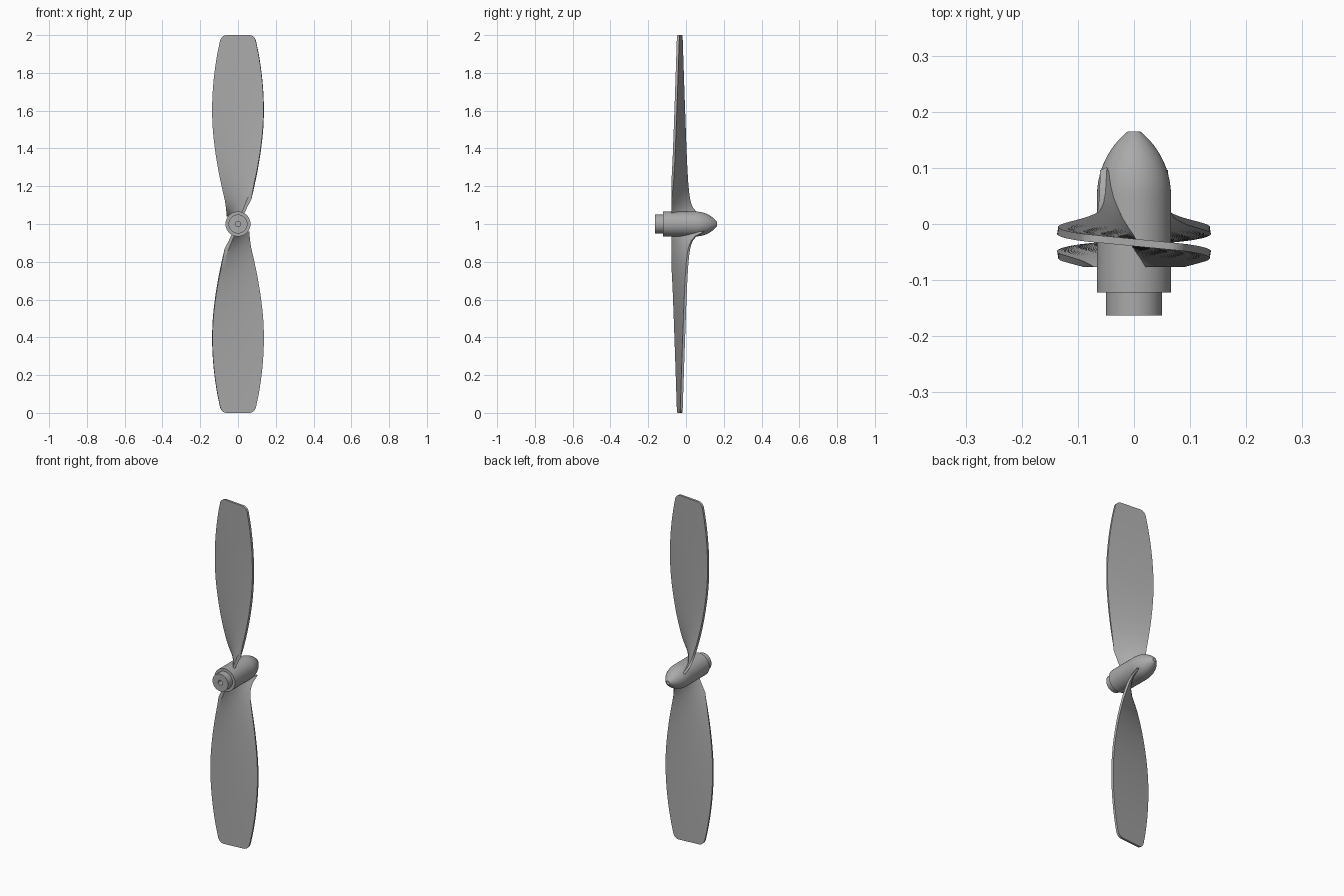
import bpy, bmesh, math
from mathutils import Vector

cube = bpy.data.objects.get("Cube")
if cube:
    bpy.data.objects.remove(cube, do_unlink=True)

grey = bpy.data.materials.new("plain grey")
grey.use_nodes = True
colour = (0.4, 0.4, 0.4, 1)
grey.diffuse_color = colour
grey.node_tree.nodes["Principled BSDF"].inputs["Base Color"].default_value = colour

HUB_Z = 1.0


def finish(bm, name):
    """Turn a bmesh into a smooth shaded object with sharp edges kept."""
    bmesh.ops.recalc_face_normals(bm, faces=bm.faces)
    mesh = bpy.data.meshes.new(name)
    bm.to_mesh(mesh)
    bm.free()
    mesh.materials.append(grey)
    obj = bpy.data.objects.new(name, mesh)
    bpy.context.collection.objects.link(obj)
    bpy.ops.object.select_all(action='DESELECT')
    obj.select_set(True)
    bpy.context.view_layer.objects.active = obj
    bpy.ops.object.shade_smooth_by_angle(angle=math.radians(30))
    return obj


# Hub with stepped collar, blind shaft hole and ogive spinner, as (radius, y)
def make_hub():
    profile = [(0, 0.0), (0.014, 0.0), (0.014, -0.163), (0.05, -0.163),
               (0.05, -0.122), (0.066, -0.122)]
    arc, start, length = 0.148, 0.05, 0.115
    for i in range(15):
        d = length * math.sin(i / 14 * math.pi / 2)
        profile.append((0.066 - arc + math.sqrt(arc * arc - d * d), start + d))
    profile.append((0, start + length))
    bm = bmesh.new()
    verts = [bm.verts.new((r, y, HUB_Z)) for r, y in profile]
    edges = [bm.edges.new(pair) for pair in zip(verts, verts[1:])]
    bmesh.ops.spin(bm, geom=verts + edges, cent=(0, 0, HUB_Z), axis=(0, 1, 0),
                   angle=math.tau, steps=64)
    bmesh.ops.remove_doubles(bm, verts=bm.verts, dist=0.0001)
    return finish(bm, "hub_and_spinner")


# Blade outline: half width against distance from the hub axis
OUTLINE = [(0.0, 0.052), (0.1, 0.061), (0.2, 0.084), (0.3, 0.105), (0.4, 0.121),
           (0.5, 0.132), (0.6, 0.136), (0.7, 0.133), (0.8, 0.124), (0.9, 0.109),
           (1.0, 0.09)]
CORNER = 0.03


def half_width(r):
    """Smooth outline, with a quarter round at the tip corner."""
    i = min(int(r * 10 + 1e-6), 9)
    t = r * 10 - i
    a, b, c, d = (OUTLINE[max(0, min(10, i + k))][1] for k in (-1, 0, 1, 2))
    w = b + 0.5 * t * (c - a + t * (2*a - 5*b + 4*c - d + t * (3*(b - c) + d - a)))
    over = r - (1 - CORNER)
    if over > 0:
        w -= CORNER - math.sqrt(max(0, CORNER ** 2 - over ** 2))
    return w


# Flat plate blade with a constant helical pitch, trimmed flat at the front
def make_blade(name, side):
    pitch, thick, mid_y, front_y, cols = 0.097, 0.013, -0.033, -0.077, 8
    inner = 1 - CORNER
    stations = [0.04 + (inner - 0.04) * i / 40 for i in range(41)]
    stations += [inner + CORNER * math.sin(i / 7 * math.pi / 2) for i in range(1, 8)]
    bm = bmesh.new()
    rings = []
    for r in stations:
        slope = pitch / r
        angle = math.atan(slope)
        normal = Vector((math.sin(angle), math.cos(angle), 0)) * thick / 2
        w = half_width(r)
        ring = []
        for sign in (1, -1):
            for k in range(cols + 1):
                x = sign * w * (2 * k / cols - 1)
                p = Vector((x, mid_y - slope * x, 0)) + sign * normal
                ring.append(bm.verts.new((side * p.x, p.y, HUB_Z + side * r)))
        rings.append(ring)
    n = len(rings[0])
    for lower, upper in zip(rings, rings[1:]):
        for k in range(n):
            j = (k + 1) % n
            bm.faces.new((lower[k], lower[j], upper[j], upper[k]))
    for ring in (rings[0], rings[-1]):
        for k in range(cols):
            bm.faces.new((ring[k], ring[k + 1], ring[n - 2 - k], ring[n - 1 - k]))
    cut = bmesh.ops.bisect_plane(bm, geom=bm.verts[:] + bm.edges[:] + bm.faces[:],
                                 plane_co=(0, front_y, 0), plane_no=(0, -1, 0),
                                 clear_outer=True)
    rim = [e for e in cut["geom_cut"] if isinstance(e, bmesh.types.BMEdge)]
    bmesh.ops.holes_fill(bm, edges=rim, sides=0)
    return finish(bm, name)


make_hub()
make_blade("upper_blade", 1)
make_blade("lower_blade", -1)
